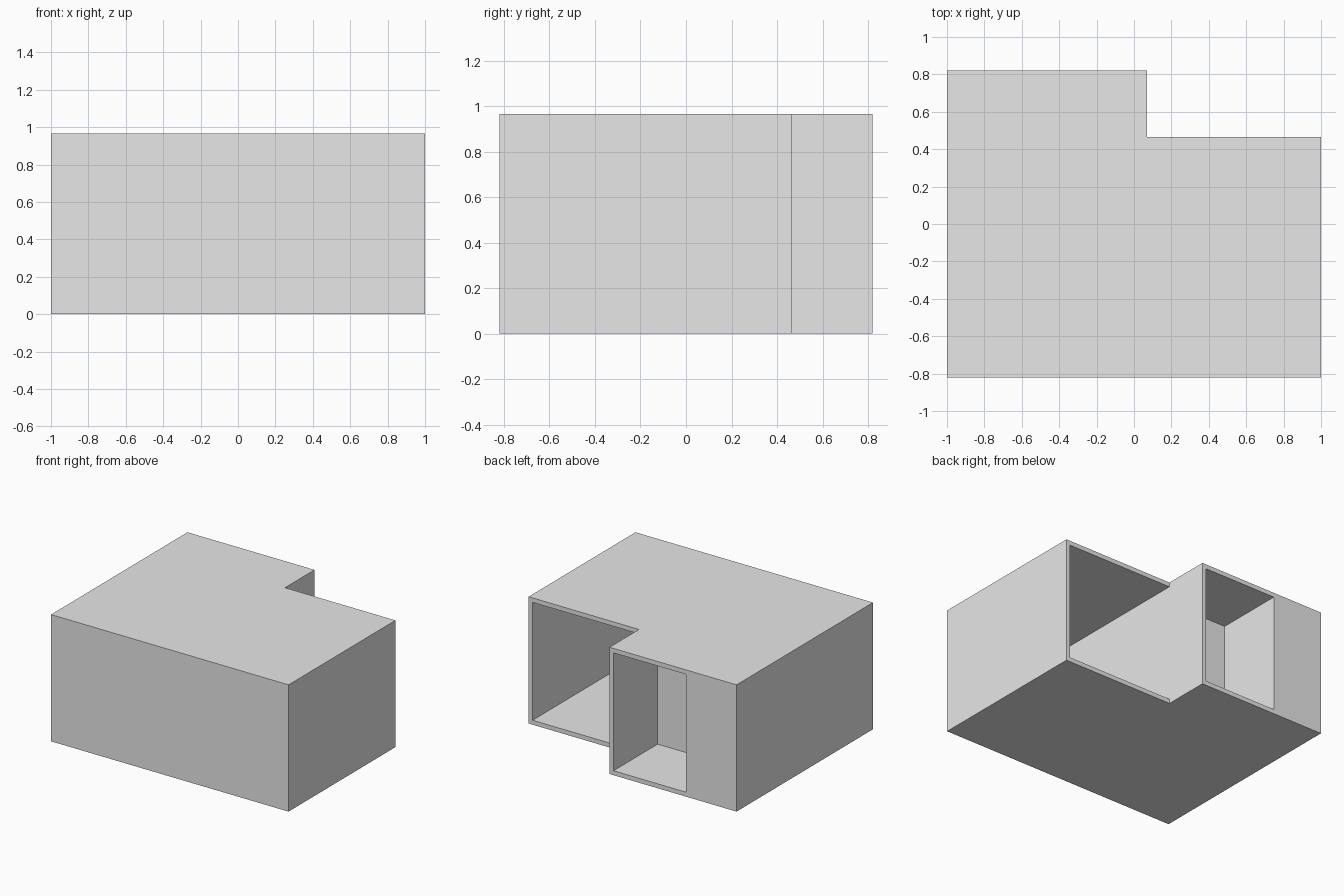
import bpy, bmesh

cube = bpy.data.objects.get("Cube")
if cube:
    bpy.data.objects.remove(cube, do_unlink=True)

HEIGHT = 0.965
WALL = 0.034
LEFT, RIGHT = -1.0, 1.0
FRONT, BACK = -0.82, 0.82
STEP_X, STEP_Y = 0.07, 0.465      # inner corner of the L-shaped plan

grey = bpy.data.materials.new("light grey")
grey.use_nodes = True
grey.diffuse_color = (0.8, 0.8, 0.8, 1)
grey.node_tree.nodes["Principled BSDF"].inputs["Base Color"].default_value = (0.8, 0.8, 0.8, 1)


def prism(name, outline, z0, z1):
    """Extrude a plan outline between two heights."""
    bm = bmesh.new()
    face = bm.faces.new([bm.verts.new((x, y, z0)) for x, y in outline])
    top = bmesh.ops.extrude_face_region(bm, geom=[face])["geom"]
    verts = [v for v in top if isinstance(v, bmesh.types.BMVert)]
    bmesh.ops.translate(bm, verts=verts, vec=(0, 0, z1 - z0))
    bmesh.ops.recalc_face_normals(bm, faces=bm.faces)
    mesh = bpy.data.meshes.new(name)
    bm.to_mesh(mesh)
    bm.free()
    mesh.materials.append(grey)
    obj = bpy.data.objects.new(name, mesh)
    bpy.context.collection.objects.link(obj)
    return obj


def cavity(name, x0, x1, y0):
    """Room-shaped cutter that opens through the back."""
    y1 = BACK + 0.2
    cutter = prism(name, [(x0, y0), (x1, y0), (x1, y1), (x0, y1)], WALL, HEIGHT - WALL)
    cutter.hide_render = True
    return cutter


# L-shaped outer block
shell = prism("shell", [(LEFT, FRONT), (RIGHT, FRONT), (RIGHT, STEP_Y),
                        (STEP_X, STEP_Y), (STEP_X, BACK), (LEFT, BACK)], 0, HEIGHT)

# Deep bay behind the step, shallow bay in the projecting half
cutters = [cavity("deep_bay_cutter", STEP_X, RIGHT - WALL, FRONT + WALL),
           cavity("shallow_bay_cutter", -0.575, STEP_X - WALL, 0.29)]
for cutter in cutters:
    cut = shell.modifiers.new(cutter.name, 'BOOLEAN')
    cut.operation = 'DIFFERENCE'
    cut.solver = 'EXACT'
    cut.object = cutter

# Merge coplanar faces so flat walls stay whole
flat = shell.modifiers.new("merge_flat_faces", 'DECIMATE')
flat.decimate_type = 'DISSOLVE'
flat.angle_limit = 0.01

# Bake the cuts and discard the cutters
bpy.context.view_layer.update()
evaluated = shell.evaluated_get(bpy.context.evaluated_depsgraph_get())
baked = bpy.data.meshes.new_from_object(evaluated)
shell.modifiers.clear()
shell.data = baked
for cutter in cutters:
    bpy.data.objects.remove(cutter, do_unlink=True)
